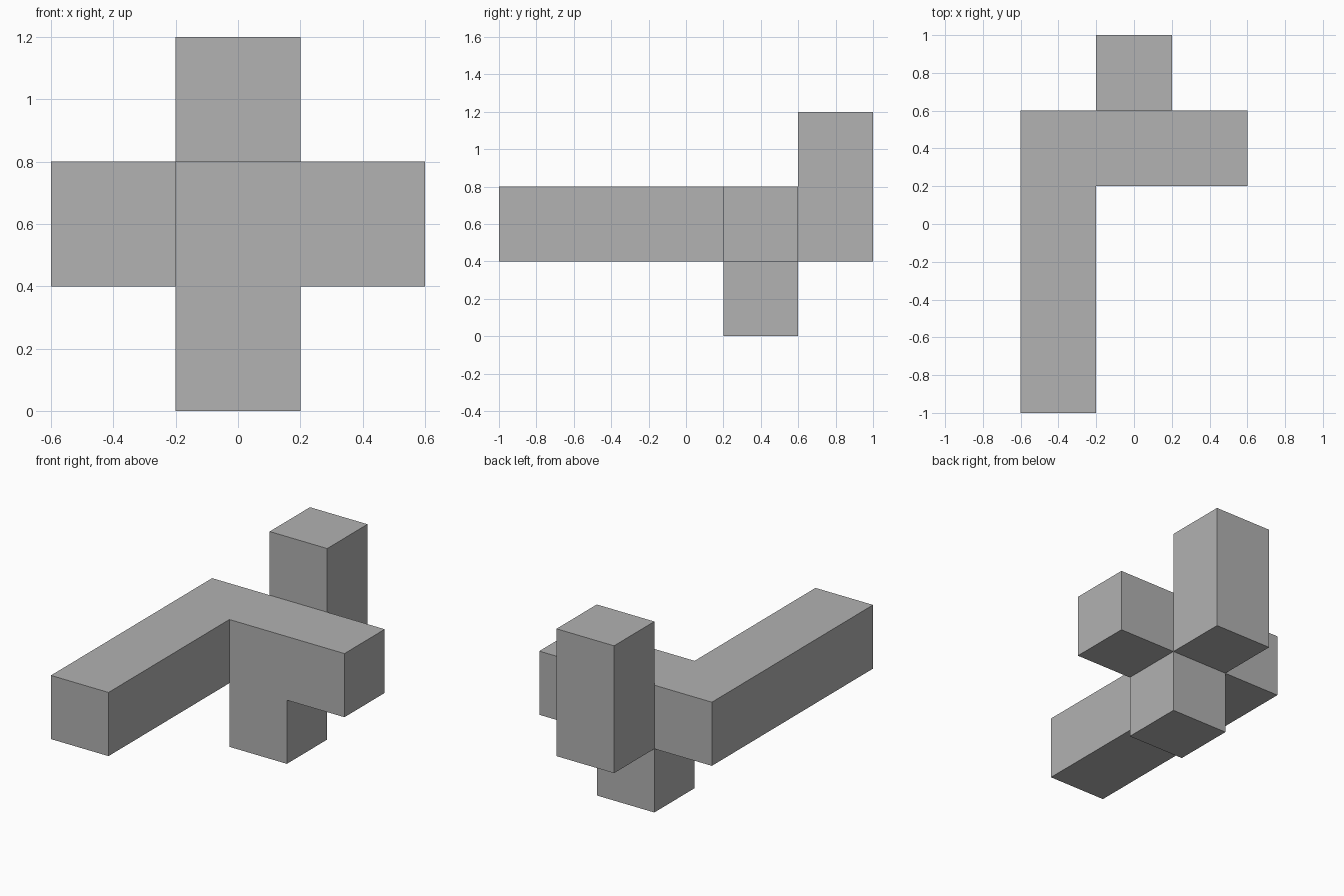
import bpy, bmesh
from mathutils import Vector

default = bpy.data.objects.get("Cube")
if default:
    bpy.data.objects.remove(default, do_unlink=True)

grey = bpy.data.materials.new("mid_grey")
grey.use_nodes = True
colour = (0.445, 0.445, 0.445, 1)
grey.diffuse_color = colour
grey.node_tree.nodes["Principled BSDF"].inputs["Base Color"].default_value = colour

UNIT = 0.4
ORIGIN = Vector((-0.6, -1.0, 0.0))

# Unit cells of the burr-like piece: crossbar, forward arm, leg, rear post
crossbar = {(x, 3, 1) for x in range(3)}
arm = {(0, y, 1) for y in range(3)}
leg = {(1, 3, 0)}
post = {(1, 4, z) for z in (1, 2)}
cells = crossbar | arm | leg | post

# Skin only the outside of the joined cells
bm = bmesh.new()
for cell in cells:
    centre = Vector(cell) + Vector((0.5, 0.5, 0.5))
    for axis in range(3):
        for sign in (-1, 1):
            n = Vector((0, 0, 0))
            n[axis] = sign
            if tuple(int(c + d) for c, d in zip(cell, n)) in cells:
                continue
            u = Vector((0, 0, 0))
            u[(axis + 1) % 3] = 0.5
            v = n.cross(u)
            mid = centre + n / 2
            corners = (mid - u - v, mid + u - v, mid + u + v, mid - u + v)
            bm.faces.new([bm.verts.new(ORIGIN + c * UNIT) for c in corners])
bmesh.ops.remove_doubles(bm, verts=bm.verts, dist=0.001)

# Merge coplanar squares into clean flat faces
bmesh.ops.dissolve_limit(bm, angle_limit=0.01, verts=bm.verts, edges=bm.edges)

mesh = bpy.data.meshes.new("puzzle_block")
bm.to_mesh(mesh)
bm.free()
mesh.materials.append(grey)
bpy.context.collection.objects.link(bpy.data.objects.new("puzzle_block", mesh))
